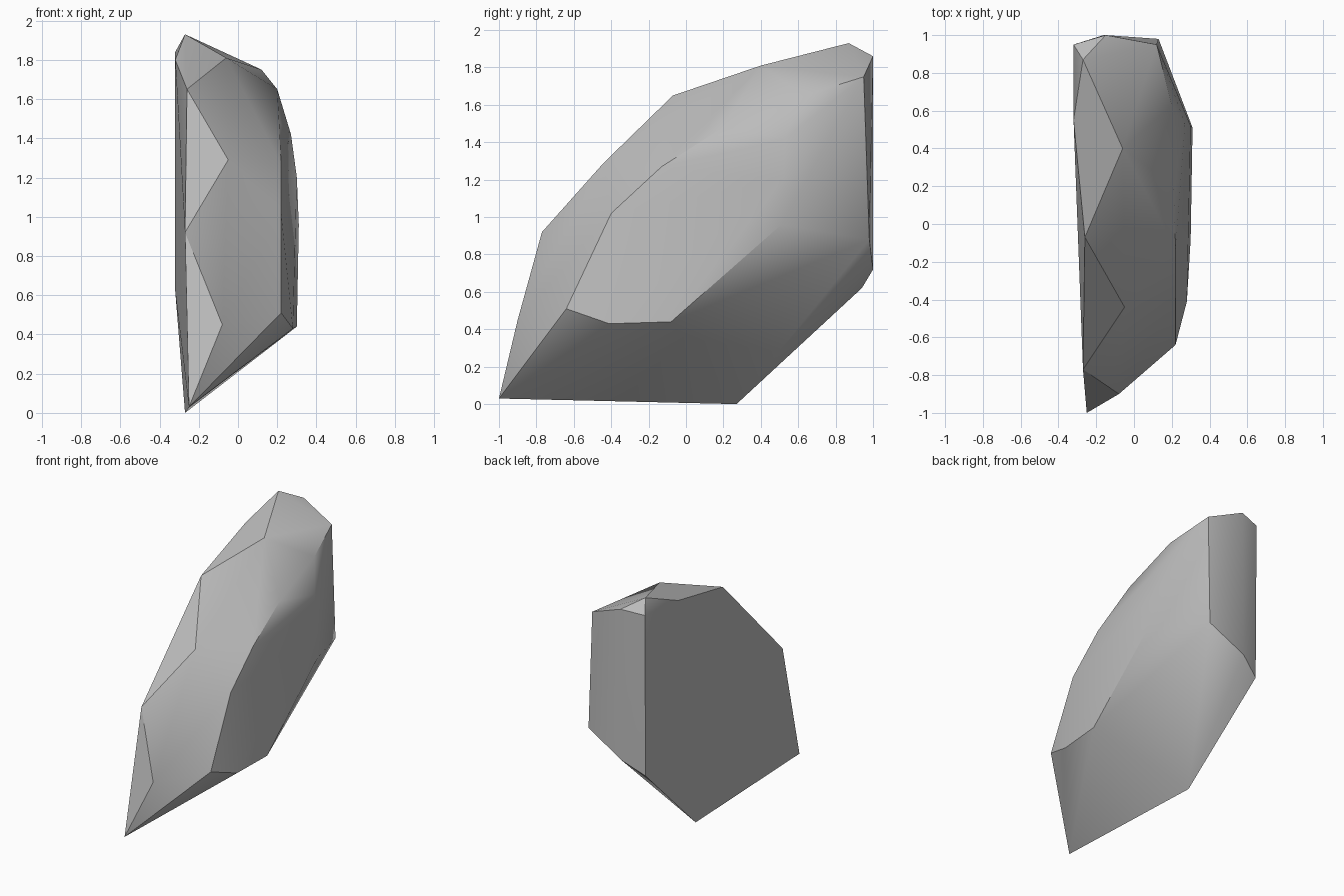
import bpy
import bmesh
import math

# Remove the default object only
default_cube = bpy.data.objects.get("Cube")
if default_cube:
    bpy.data.objects.remove(default_cube, do_unlink=True)


def make_material(name, colour):
    material = bpy.data.materials.new(name)
    material.use_nodes = True
    material.diffuse_color = colour
    shader = material.node_tree.nodes["Principled BSDF"]
    shader.inputs["Base Color"].default_value = colour
    shader.inputs["Roughness"].default_value = 0.9
    return material


def hull_object(name, groups, material):
    """Wrap a convex shell around the given groups of corner points."""
    mesh = bpy.data.meshes.new(name)
    shell = bmesh.new()
    for group in groups:
        for corner in group:
            shell.verts.new(corner)
    result = bmesh.ops.convex_hull(shell, input=list(shell.verts))
    # Drop any corner that ended up inside the shell
    spare = {v for v in result["geom_interior"] + result["geom_unused"]
             if isinstance(v, bmesh.types.BMVert)}
    bmesh.ops.delete(shell, geom=list(spare), context='VERTS')
    # Join triangles that lie in one plane
    bmesh.ops.dissolve_limit(shell, angle_limit=math.radians(1),
                             verts=list(shell.verts), edges=list(shell.edges))
    bmesh.ops.recalc_face_normals(shell, faces=list(shell.faces))
    shell.to_mesh(mesh)
    shell.free()
    mesh.materials.append(material)
    rock = bpy.data.objects.new(name, mesh)
    bpy.context.collection.objects.link(rock)
    return rock


# Zigzag crest running from the low front tip up to the high back end
crest = [(-.25, -1, .03), (-.08, -.9, .45), (-.27, -.77, .92),
         (-.05, -.44, 1.29), (-.26, -.07, 1.65), (-.06, .4, 1.81),
         (-.27, .87, 1.93)]

# Rounded shoulder between the crest and the bulging side
shoulder = [(.22, -.64, .51), (.22, -.4, 1.02), (.22, -.13, 1.27),
            (.21, .2, 1.48), (.2, .63, 1.65), (.12, .95, 1.75)]

# Widest part of the bulging side
bulge = [(.28, -.41, .43), (.3, -.08, .44), (.31, .51, .96),
         (.3, .52, 1.2), (.27, .53, 1.42)]

# Upright back end
back_end = [(-.15, 1, 1.86), (.13, .98, .88), (-.16, 1, .72)]

# Flat broken side and its lowest corner
flat_side = [(-.32, .95, 1.84), (-.32, .55, 1.8), (-.32, .94, .62),
             (-.27, .27, 0)]

stone_grey = make_material("stone grey", (.5, .5, .5, 1))
rock = hull_object("rock", [crest, shoulder, bulge, back_end, flat_side],
                   stone_grey)

# Smooth the gentle facets, keep the broken edges crisp
bpy.ops.object.select_all(action='DESELECT')
rock.select_set(True)
bpy.context.view_layer.objects.active = rock
bpy.ops.object.shade_smooth_by_angle(angle=math.radians(30))
